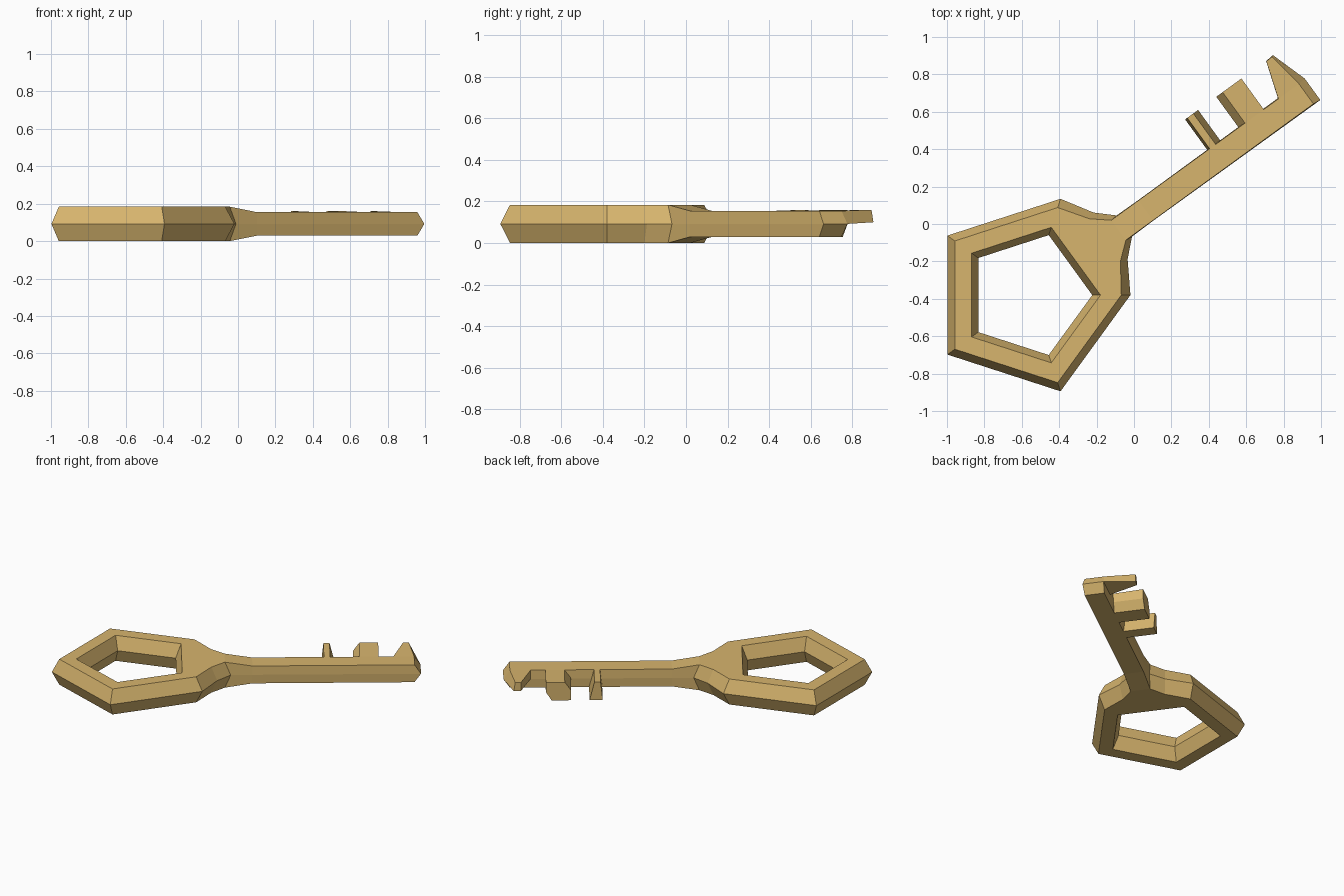
import bpy
import bmesh
from math import radians, sin, cos
from mathutils import Matrix, Vector

cube = bpy.data.objects.get("Cube")
if cube:
    bpy.data.objects.remove(cube)

MID = 0.092  # height of the middle plane
# Local frame: u runs along the shaft from the bow centre, v across it
PLACE = Matrix.Translation((-0.56, -0.38, 0)) @ Matrix.Rotation(radians(36), 4, 'Z')

gold = bpy.data.materials.new("antique gold")
gold.use_nodes = True
colour = (0.68, 0.46, 0.155, 1)
gold.diffuse_color = colour
gold.node_tree.nodes["Principled BSDF"].inputs["Base Color"].default_value = colour


def finish(bm, name):
    bmesh.ops.remove_doubles(bm, verts=bm.verts, dist=0.0005)
    bmesh.ops.recalc_face_normals(bm, faces=bm.faces)
    bm.transform(PLACE)
    mesh = bpy.data.meshes.new(name)
    bm.to_mesh(mesh)
    bm.free()
    mesh.materials.append(gold)
    obj = bpy.data.objects.new(name, mesh)
    bpy.context.collection.objects.link(obj)


def face(bm, points):
    bm.faces.new([bm.verts.new(p) for p in points])


def bridge(bm, a, b, skip=()):
    """Join two matching loops of points with quads."""
    for i in range(len(a)):
        if i not in skip:
            j = (i + 1) % len(a)
            face(bm, (a[i], a[j], b[j], b[i]))


# Bow: pentagonal ring with a six-sided section, open where the neck joins
bm = bmesh.new()
section = [(0.492, MID), (0.541, 0), (0.492, -MID),
           (0.381, -MID), (0.337, 0), (0.381, MID)]
rings = []
for k in range(5):
    a = radians(36 + 72 * k)
    rings.append([Vector((r * cos(a), r * sin(a), MID + z)) for r, z in section])
for k in range(5):
    bridge(bm, rings[k], rings[(k + 1) % 5], skip=(0, 1) if k == 4 else ())

# Neck and shaft: stations of (edge u, edge v, flat u, flat v, half height)
stations = [
    (0.541 * cos(radians(36)), 0.541 * sin(radians(36)),
     0.492 * cos(radians(36)), 0.492 * sin(radians(36)), MID),
    (0.538, 0.154, 0.50, 0.141, MID),
    (0.628, 0.070, 0.59, 0.066, MID),
    (0.77, 0.068, 0.77, 0.066, 0.0625),
    (1.872, 0.071, 1.83, 0.066, 0.0625),
]
loops = []
for um, vm, ut, vt, h in stations:
    loops.append([Vector(p) for p in (
        (ut, vt, MID + h), (um, vm, MID), (ut, vt, MID - h),
        (ut, -vt, MID - h), (um, -vm, MID), (ut, -vt, MID + h))])
for a, b in zip(loops, loops[1:]):
    bridge(bm, a, b)
# Bevelled tip of the shaft
t = loops[-1]
face(bm, (t[0], t[1], t[4], t[5]))
face(bm, (t[1], t[2], t[3], t[4]))
finish(bm, "bow_and_shaft")


# Teeth: (u, z) outlines pushed sideways out of the shaft
def tooth(name, outline):
    bm = bmesh.new()
    root = [Vector((u, 0.06, min(z, 0.154))) for u, z in outline]
    end = [Vector((u, 0.27, z)) for u, z in outline]
    bridge(bm, root, end)
    face(bm, root)
    face(bm, end)
    finish(bm, name)


tooth("narrow_tooth", [(1.24, 0.16), (1.28, 0.16), (1.312, 0.03), (1.226, 0.03)])
tooth("wide_tooth", [(1.474, 0.16), (1.598, 0.16), (1.598, 0.09),
                     (1.56, 0.03), (1.432, 0.03), (1.432, 0.10)])

# Hook at the tip: slanted wedge in the upper half of the shaft
bm = bmesh.new()
upper = [Vector(p) for p in ((1.694, 0.066, 0.1545), (1.76, 0.266, 0.16),
                             (1.798, 0.268, 0.16), (1.83, 0.066, 0.1545))]
lower = [Vector(p) for p in ((1.694, 0.07, MID), (1.76, 0.268, 0.10),
                             (1.808, 0.272, 0.10), (1.872, 0.071, MID))]
bridge(bm, upper, lower)
face(bm, upper)
face(bm, lower)
finish(bm, "hook_tooth")
